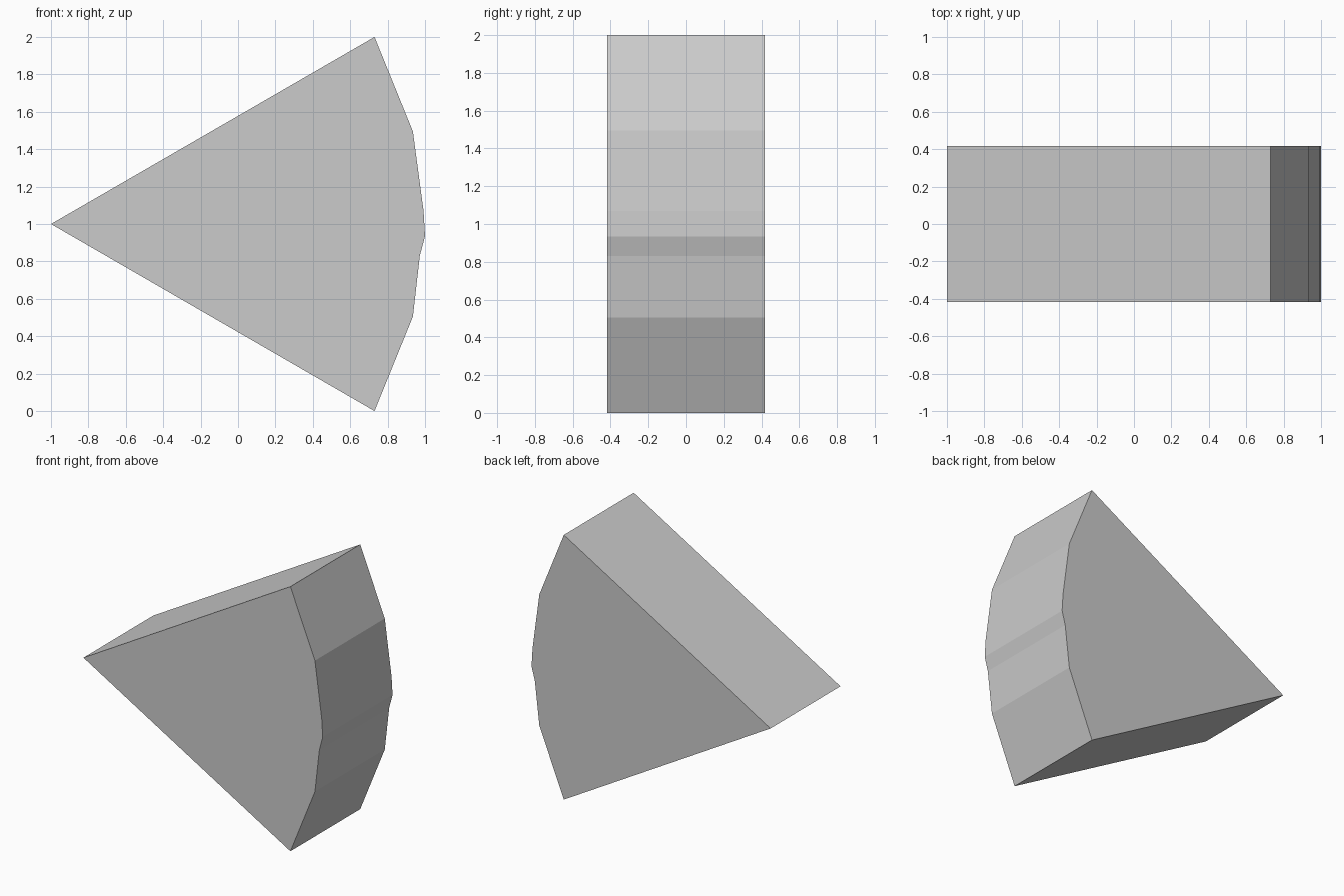
import bpy, bmesh

if "Cube" in bpy.data.objects:
    bpy.data.objects.remove(bpy.data.objects["Cube"])

HALF_DEPTH = 0.417

# Wedge outline (x, z): point at the left, faceted arc on the right
profile = [(-1.0, 1.0), (0.73, 0.0), (0.935, 0.505), (0.972, 0.83),
           (1.0, 0.935), (0.992, 1.07), (0.935, 1.495), (0.73, 2.0)]

# Extrude the outline from front to back
bm = bmesh.new()
front = bm.faces.new([bm.verts.new((x, -HALF_DEPTH, z)) for x, z in profile])
result = bmesh.ops.extrude_face_region(bm, geom=[front], use_keep_orig=True)
back = [v for v in result["geom"] if isinstance(v, bmesh.types.BMVert)]
bmesh.ops.translate(bm, verts=back, vec=(0, 2 * HALF_DEPTH, 0))
bmesh.ops.recalc_face_normals(bm, faces=bm.faces[:])

mesh = bpy.data.meshes.new("wedge")
bm.to_mesh(mesh)
bm.free()
wedge = bpy.data.objects.new("wedge", mesh)
bpy.context.collection.objects.link(wedge)
